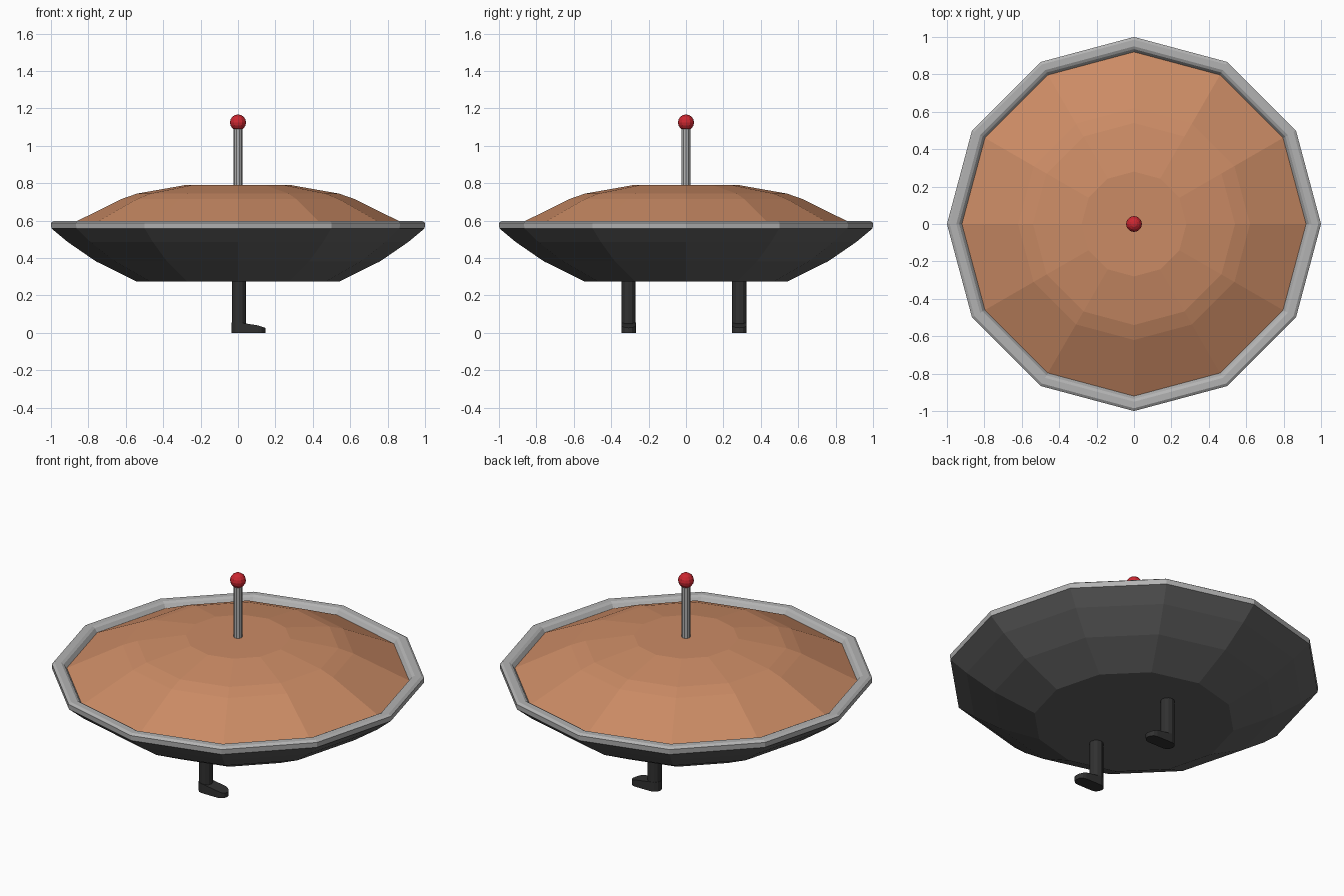
import bpy, bmesh
from math import sin, cos, pi

if "Cube" in bpy.data.objects:
    bpy.data.objects.remove(bpy.data.objects["Cube"])


def material(name, rgb):
    m = bpy.data.materials.new(name)
    m.diffuse_color = (*rgb, 1)
    m.use_nodes = True
    m.node_tree.nodes["Principled BSDF"].inputs["Base Color"].default_value = m.diffuse_color
    return m


def finish(name, bm, mat=None):
    bmesh.ops.recalc_face_normals(bm, faces=bm.faces)
    mesh = bpy.data.meshes.new(name)
    bm.to_mesh(mesh)
    bm.free()
    ob = bpy.data.objects.new(name, mesh)
    bpy.context.collection.objects.link(ob)
    if mat:
        mesh.materials.append(mat)
    return ob


def lathe(name, profile, sides, mat=None, at=(0, 0), cap_start=False, cap_end=False, closed=False):
    """Turn a (radius, z) profile around a vertical axis."""
    bm = bmesh.new()
    rings = [[bm.verts.new((at[0] + r * cos(2 * pi * i / sides),
                            at[1] + r * sin(2 * pi * i / sides), z))
              for i in range(sides)] for r, z in profile]
    pairs = list(zip(rings, rings[1:]))
    if closed:
        pairs.append((rings[-1], rings[0]))
    for a, b in pairs:
        for i in range(sides):
            j = (i + 1) % sides
            bm.faces.new((a[i], a[j], b[j], b[i]))
    if cap_start:
        bm.faces.new(rings[0])
    if cap_end:
        bm.faces.new(rings[-1])
    return finish(name, bm, mat)


orange = material("orange", (0.60, 0.26, 0.13))
red = material("red", (0.60, 0.02, 0.03))
dark = material("dark_grey", (0.12, 0.12, 0.12))
black = material("charcoal", (0.03, 0.03, 0.03))
light = material("light_grey", (0.45, 0.45, 0.45))

# Saucer: lower hull, rim ring and domed top
lathe("lower_hull", [(0.54, 0.273), (0.76, 0.382), (0.91, 0.485), (0.998, 0.558)],
      12, dark, cap_start=True)
lathe("rim", [(0.998, 0.558), (1.0, 0.588), (0.985, 0.598), (0.95, 0.598),
              (0.935, 0.59), (0.92, 0.568)], 12, light)
lathe("dome", [(0.92, 0.568), (0.62, 0.716), (0.54, 0.744), (0.28, 0.79)],
      12, orange, cap_end=True)

# Antenna and its ball
lathe("antenna_rod", [(0.024, 0.78), (0.024, 1.10)], 10, light, cap_start=True, cap_end=True)
bm = bmesh.new()
bmesh.ops.create_uvsphere(bm, u_segments=12, v_segments=8, radius=0.043)
bmesh.ops.translate(bm, verts=bm.verts, vec=(0, 0, 1.124))
finish("antenna_ball", bm, red)


def foot(name, y):
    """Round-ended sole with a top that slopes down to the toe."""
    bm = bmesh.new()
    outline = []
    for cx, start in ((0.107, -pi / 2), (0.005, pi / 2)):
        outline += [(cx + 0.039 * cos(start + pi * k / 6),
                     y + 0.039 * sin(start + pi * k / 6)) for k in range(7)]
    low = [bm.verts.new((px, py, 0)) for px, py in outline]
    top = [bm.verts.new((px, py, 0.055 - max(0, px - 0.06) * 0.33)) for px, py in outline]
    n = len(outline)
    for i in range(n):
        j = (i + 1) % n
        bm.faces.new((low[i], low[j], top[j], top[i]))
    bm.faces.new(low)
    bmesh.ops.triangulate(bm, faces=[bm.faces.new(top)])
    finish(name, bm, black)


# Two legs with forward-pointing feet
for side, y in (("right", -0.307), ("left", 0.285)):
    lathe(side + "_leg", [(0.038, 0.03), (0.038, 0.29)], 12, black, at=(0.005, y), cap_start=True, cap_end=True)
    foot(side + "_foot", y)
